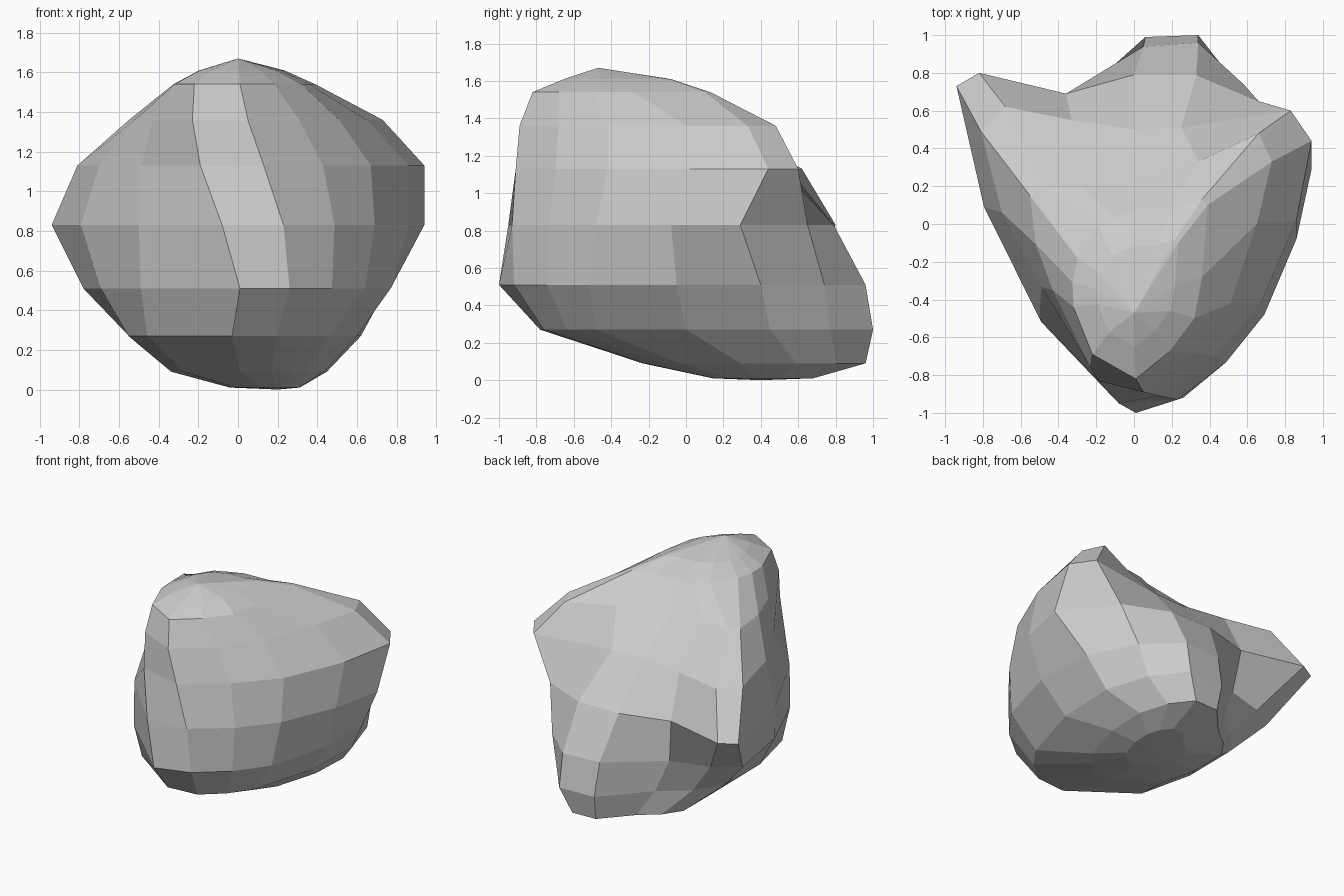
import bpy, bmesh
from mathutils import Vector

if "Cube" in bpy.data.objects:
    bpy.data.objects.remove(bpy.data.objects["Cube"])

# Horizontal cross-sections: height -> outline, anticlockwise from the front
sections = {
    0.27: [(-.03, -.78), (.20, -.76), (.46, -.48), (.60, 0), (.62, .45), (.52, .77),
           (.34, 1.0), (.06, .99), (-.22, .68), (-.42, .52), (-.55, .33), (-.46, -.47)],
    0.51: [(.01, -1.0), (.26, -.92), (.64, -.52), (.77, -.05), (.75, .40), (.58, .74),
           (.34, .96), (.05, .94), (-.32, .65), (-.60, .57), (-.78, .45), (-.49, -.52)],
    0.83: [(-.08, -.95), (.23, -.93), (.69, -.48), (.86, -.08), (.94, .29), (.66, .65),
           (.33, .79), (0, .79), (-.36, .69), (-.82, .80), (-.94, .73), (-.50, -.50)],
    1.13: [(-.19, -.83), (.13, -.91), (.67, -.42), (.86, .02), (.94, .44), (.83, .60),
           (.25, .51), (0, .50), (-.33, .55), (-.68, .62), (-.81, .49), (-.49, -.33)],
    1.36: [(-.23, -.76), (.05, -.89), (.51, -.42), (.65, 0), (.73, .33), (.66, .48),
           (.34, .33), (-.03, .21), (-.28, .20), (-.47, .19), (-.55, .15), (-.43, -.35)],
    1.54: [(-.22, -.69), (.01, -.82), (.32, -.50), (.36, -.28), (.39, .10), (.36, .13),
           (.20, .08), (0, .07), (-.10, .03), (-.19, -.01), (-.30, -.18), (-.32, -.44)],
}


def with_bulge(outline, edges, bulge=.06):
    """Add a midpoint, pushed outward, to the given long edges."""
    points = []
    for i, p in enumerate(outline):
        a, b = Vector(p), Vector(outline[(i + 1) % len(outline)])
        points.append(a)
        if i in edges:
            d = b - a
            points.append((a + b) / 2 + Vector((d.y, -d.x)) * bulge)
    return points


def shrink(outline, centre, factor):
    c = Vector(centre)
    return [c + (p - c) * factor for p in outline]


# Front right corner and long left flank get an extra column
sections = {z: with_bulge(o, (1, 10)) for z, o in sections.items()}

# Rounded underside and crown are shrunken copies of the end sections
under = shrink(sections[0.27], (.10, .88), .67)
sections[0.09] = under
sections[0.01] = shrink(under, (.20, .45), .45)
sections[1.61] = shrink(sections[1.54], (0, -.40), .60)

# Loft the boulder
bm = bmesh.new()
rings = [[bm.verts.new((p.x, p.y, z)) for p in sections[z]] for z in sorted(sections)]
n = len(rings[0])
for low, high in zip(rings, rings[1:]):
    for i in range(n):
        j = (i + 1) % n
        bm.faces.new((low[i], low[j], high[j], high[i]))

# Close bottom and peak
for ring, tip in ((rings[0], (.2, .4, 0)), (rings[-1], (0, -.47, 1.67))):
    centre = bm.verts.new(tip)
    for i in range(n):
        bm.faces.new((ring[i], ring[(i + 1) % n], centre))
bmesh.ops.recalc_face_normals(bm, faces=bm.faces[:])

mesh = bpy.data.meshes.new("boulder")
bm.to_mesh(mesh)
bm.free()
boulder = bpy.data.objects.new("boulder", mesh)
bpy.context.collection.objects.link(boulder)
